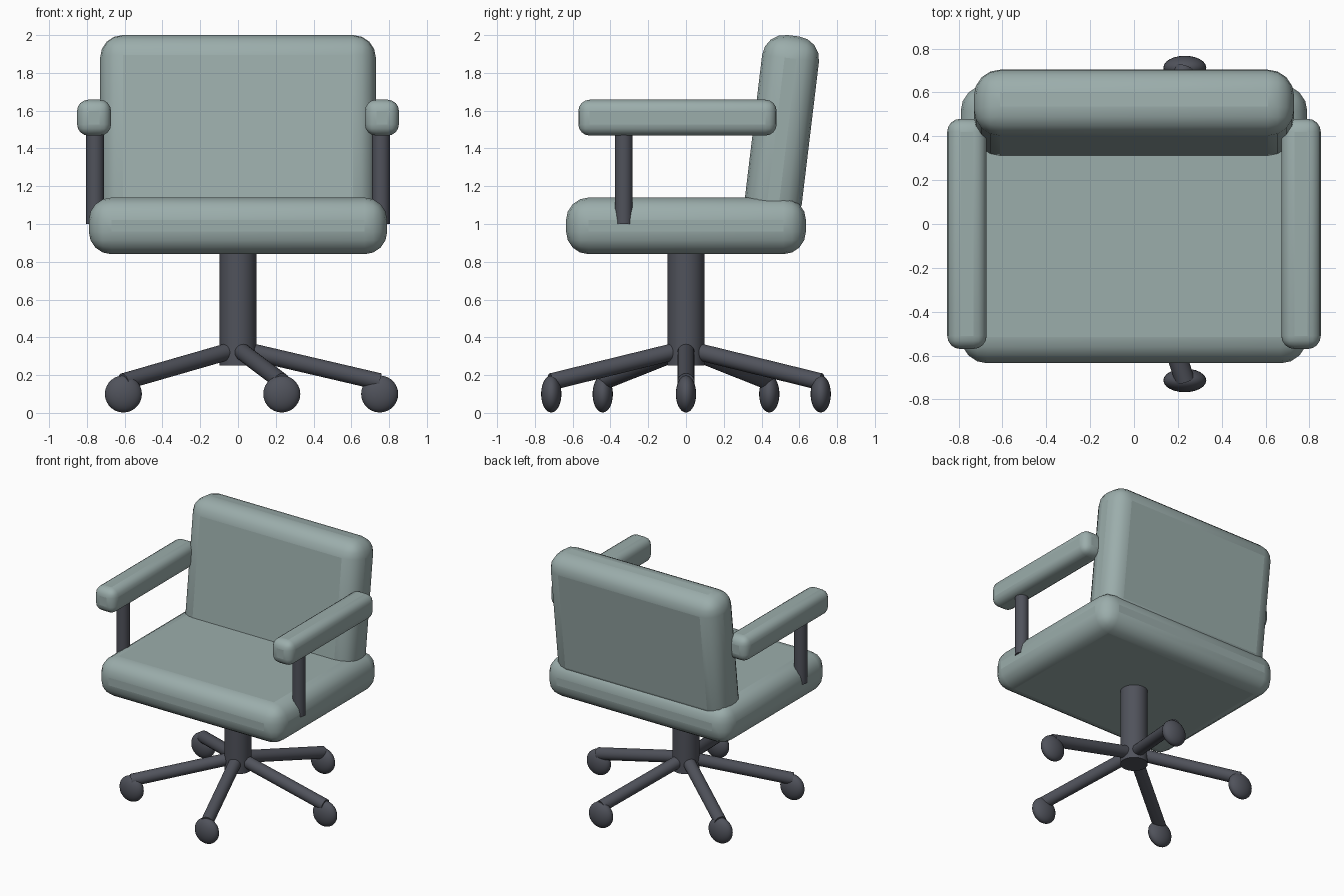
import bpy
from math import cos, sin, radians
from mathutils import Vector

cube = bpy.data.objects.get("Cube")
if cube:
    bpy.data.objects.remove(cube, do_unlink=True)


def make_material(name, rgb, roughness):
    mat = bpy.data.materials.new(name)
    mat.use_nodes = True
    mat.diffuse_color = (*rgb, 1)
    shader = mat.node_tree.nodes["Principled BSDF"]
    shader.inputs["Base Color"].default_value = (*rgb, 1)
    shader.inputs["Roughness"].default_value = roughness
    return mat


fabric = make_material("sage_fabric", (0.33, 0.42, 0.41), 0.8)
metal = make_material("dark_grey_metal", (0.08, 0.085, 0.105), 0.5)


def finish(name, mat, angle=40):
    obj = bpy.context.object
    obj.name = name
    obj.data.materials.append(mat)
    bpy.ops.object.shade_smooth_by_angle(angle=radians(angle))
    return obj


def cushion(name, size, location, radius, tilt=0):
    """Padded box with rounded edges."""
    bpy.ops.mesh.primitive_cube_add(size=1, location=location, rotation=(tilt, 0, 0))
    obj = bpy.context.object
    obj.scale = size
    bpy.ops.object.transform_apply(location=False, rotation=False, scale=True)
    bevel = obj.modifiers.new("rounded_edges", "BEVEL")
    bevel.width = radius
    bevel.segments = 4
    return finish(name, fabric, 60)


def tube(name, start, end, radius):
    """Cylinder between two points."""
    start, end = Vector(start), Vector(end)
    axis = end - start
    bpy.ops.mesh.primitive_cylinder_add(vertices=24, radius=radius, depth=axis.length,
                                        location=(start + end) / 2)
    bpy.context.object.rotation_euler = axis.to_track_quat("Z", "Y").to_euler()
    return finish(name, metal)


# Upholstery
cushion("seat", (1.58, 1.27, 0.3), (0, 0, 0.99), 0.12)
cushion("backrest", (1.46, 0.303, 1.0), (0, 0.508, 1.5), 0.12, tilt=-0.12)

# Armrests and their posts
for side, label in ((1, "left"), (-1, "right")):
    cushion(label + "_armrest", (0.18, 1.05, 0.19), (side * 0.762, -0.045, 1.563), 0.06)
    tube(label + "_arm_post", (side * 0.757, -0.33, 1.0), (side * 0.757, -0.33, 1.52), 0.047)

# Central column
tube("column", (0, 0, 0.25), (0, 0, 0.9), 0.097)

# Five-legged base; every foot is flattened along the same direction
for i in range(5):
    a = radians(72 * i)
    x, y = 0.75 * cos(a), 0.75 * sin(a)
    tube(f"base_leg_{i + 1}", (0, 0, 0.34), (x, y, 0.165), 0.045)
    bpy.ops.mesh.primitive_uv_sphere_add(segments=24, ring_count=14, radius=0.098,
                                         location=(x, y, 0.1))
    bpy.context.object.scale = (1, 0.55, 1)
    finish(f"foot_{i + 1}", metal)
